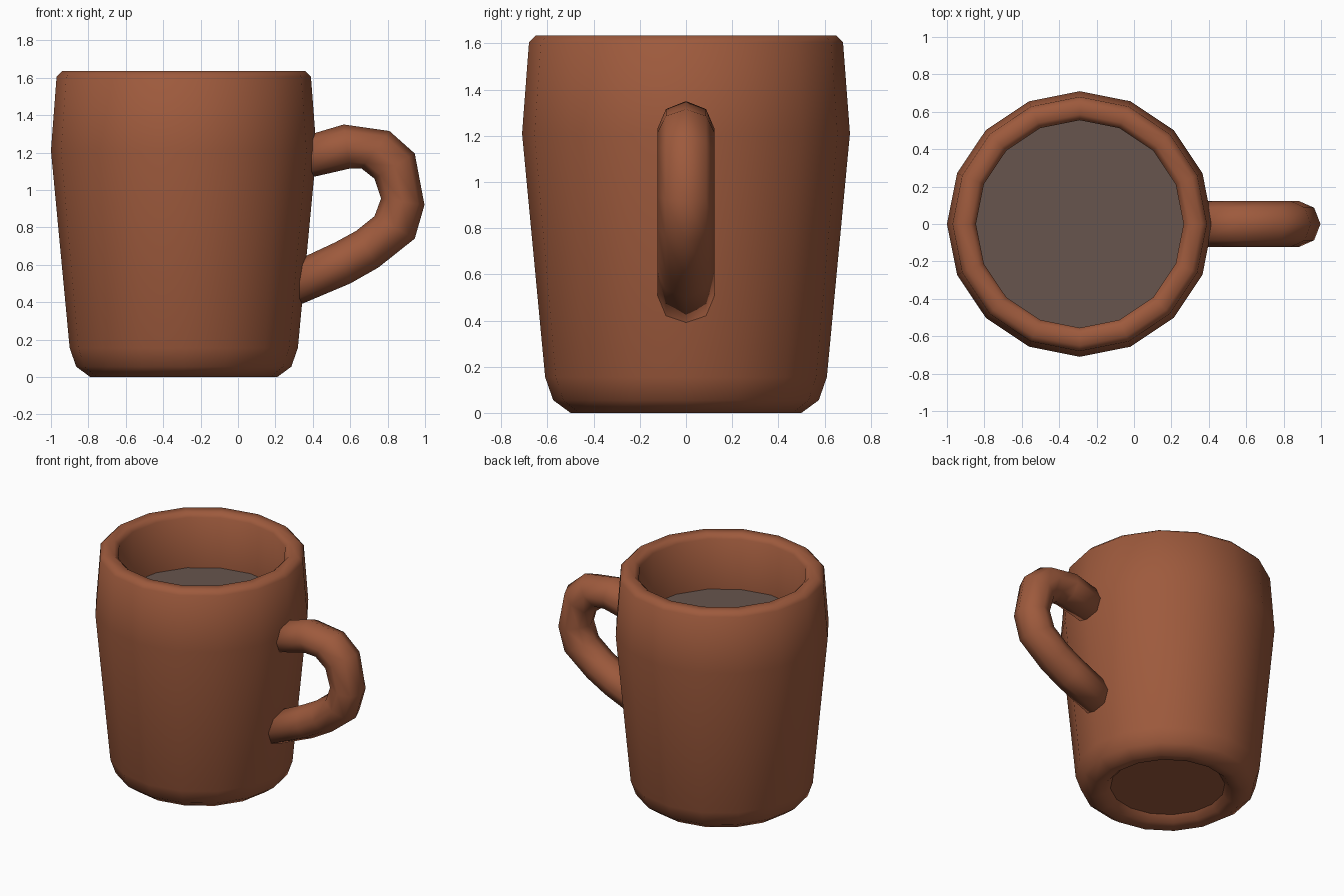
import bpy, bmesh, math
from mathutils import Vector

if "Cube" in bpy.data.objects:
    bpy.data.objects.remove(bpy.data.objects["Cube"])

CX, SIDES = -0.29, 16


def material(name, rgb):
    m = bpy.data.materials.new(name)
    m.diffuse_color = (*rgb, 1)
    m.use_nodes = True
    m.node_tree.nodes["Principled BSDF"].inputs["Base Color"].default_value = m.diffuse_color
    return m


brown = material("brown_clay", (0.34, 0.102, 0.046))
grey = material("grey_brown_drink", (0.136, 0.09, 0.074))


def make(name, bm, mat, smooth=True):
    bmesh.ops.recalc_face_normals(bm, faces=bm.faces)
    for f in bm.faces:
        f.smooth = smooth
    me = bpy.data.meshes.new(name)
    bm.to_mesh(me)
    bm.free()
    me.materials.append(mat)
    ob = bpy.data.objects.new(name, me)
    bpy.context.collection.objects.link(ob)
    return ob


def skin(bm, rings):
    """Join successive rings of vertices with quads."""
    for a, b in zip(rings, rings[1:]):
        n = len(a)
        for i in range(n):
            j = (i + 1) % n
            bm.faces.new((a[i], a[j], b[j], b[i]))


def circle(bm, r, z):
    return [bm.verts.new((CX + r * math.cos(math.tau * i / SIDES),
                          r * math.sin(math.tau * i / SIDES), z))
            for i in range(SIDES)]


def disc(name, r, z, mat, up):
    bm = bmesh.new()
    ring = circle(bm, r, z)
    bm.faces.new(ring if up else ring[::-1])
    for f in bm.faces:
        f.smooth = False
    me = bpy.data.meshes.new(name)
    bm.to_mesh(me)
    bm.free()
    me.materials.append(mat)
    bpy.context.collection.objects.link(bpy.data.objects.new(name, me))


# Cup wall: from the foot recess, up the outside, over the rim, down the inside
profile = [(0.38, 0.055), (0.42, 0.015), (0.50, 0), (0.575, 0.055),
           (0.61, 0.155), (0.71, 1.21), (0.68, 1.605), (0.65, 1.635),
           (0.585, 1.635), (0.555, 1.605), (0.56, 1.20)]
bm = bmesh.new()
skin(bm, [circle(bm, r, z) for r, z in profile])
# open shell: point the normals outward from the wall
make("cup_body", bm, brown)

# Recessed base and drink surface
disc("cup_base", 0.38, 0.055, brown, False)
disc("drink", 0.558, 1.24, grey, True)

# Handle: eight-sided rings given by their outer and inner points (x, z)
pairs = [((0.33, 1.28), (0.36, 1.06)), ((0.565, 1.35), (0.60, 1.115)),
         ((0.81, 1.315), (0.66, 1.115)), ((0.945, 1.195), (0.73, 1.06)),
         ((0.997, 0.92), (0.765, 0.955)), ((0.945, 0.74), (0.73, 0.86)),
         ((0.75, 0.585), (0.63, 0.78)), ((0.60, 0.50), (0.52, 0.72)),
         ((0.28, 0.365), (0.22, 0.58))]
bm = bmesh.new()
rings = []
for o, i in pairs:
    o, i = Vector((o[0], 0, o[1])), Vector((i[0], 0, i[1]))
    mid, half = (o + i) / 2, (o - i) / 2
    rings.append([bm.verts.new(mid + half * math.cos(math.tau * k / 8)
                               + Vector((0, 0.123 * math.sin(math.tau * k / 8), 0)))
                  for k in range(8)])
skin(bm, rings)
bm.faces.new(rings[0])
bm.faces.new(rings[-1][::-1])
make("handle", bm, brown)
